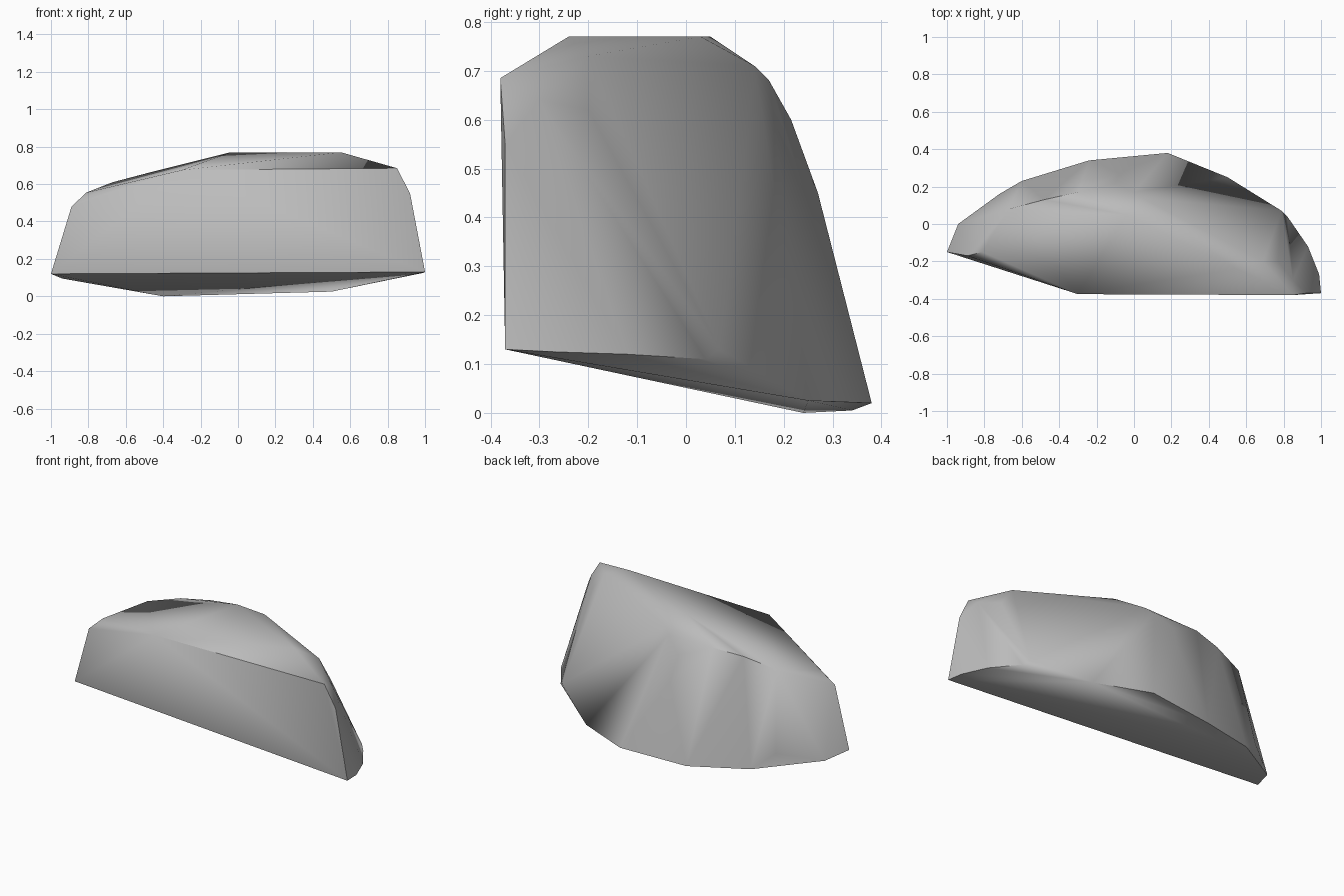
import bpy
import bmesh
import math

# Remove the default object only
default = bpy.data.objects.get("Cube")
if default:
    bpy.data.objects.remove(default, do_unlink=True)


def make_material(name, color):
    material = bpy.data.materials.new(name)
    material.use_nodes = True
    material.diffuse_color = color
    shader = next(n for n in material.node_tree.nodes if n.type == 'BSDF_PRINCIPLED')
    shader.inputs["Base Color"].default_value = color
    shader.inputs["Roughness"].default_value = 0.8
    return material


def build_hull(name, outlines, material):
    """Wrap a faceted convex stone around outlines given in hundredths."""
    bm = bmesh.new()
    for outline in outlines:
        for point in outline:
            bm.verts.new([value / 100 for value in point])
    bmesh.ops.convex_hull(bm, input=bm.verts[:])
    loose = [vert for vert in bm.verts if not vert.link_faces]
    bmesh.ops.delete(bm, geom=loose, context='VERTS')
    bmesh.ops.recalc_face_normals(bm, faces=bm.faces[:])
    mesh = bpy.data.meshes.new(name)
    bm.to_mesh(mesh)
    bm.free()
    mesh.materials.append(material)
    stone = bpy.data.objects.new(name, mesh)
    bpy.context.collection.objects.link(stone)
    return stone


# Tilted underside, from the left tip round the back to the right tip
base_outline = [
    (-100, -15, 12), (-94, 0, 9.5), (-60, 23, 4), (-40, 24, 0),
    (-24, 34, 0.5), (18, 38, 2), (50, 25, 2.5), (82, 4, 11),
    (93, -12, 12), (99, -27, 12.5), (100, -37, 13),
]

# Upper rim of the broad front face
front_rim = [
    (-89, -17, 48), (-81, -15, 55.5), (-30, -37.5, 67.5),
    (85, -38, 68.5), (92, -37, 55),
]

# Curved shoulder between the back wall and the top
back_shoulder = [
    (-72, 16, 14), (-67, 8, 61), (-48, 13, 66), (-30, 17, 68),
    (0, 17, 68), (4, 14, 71), (-10, 21.5, 60), (-8, 27, 45),
    (79, 7, 13), (77, -20, 62), (85, -30, 64),
]

# Highest ridge
top_ridge = [(-4, 5, 77), (16, 3, 77), (55, -24, 77), (69, -20, 73)]

grey_stone = make_material("grey stone", (0.5, 0.5, 0.5, 1))
rock = build_hull("rock", [base_outline, front_rim, back_shoulder, top_ridge], grey_stone)

# Soft facets with crisp edges around the front face and underside
bpy.ops.object.select_all(action='DESELECT')
rock.select_set(True)
bpy.context.view_layer.objects.active = rock
bpy.ops.object.shade_smooth_by_angle(angle=math.radians(55))
